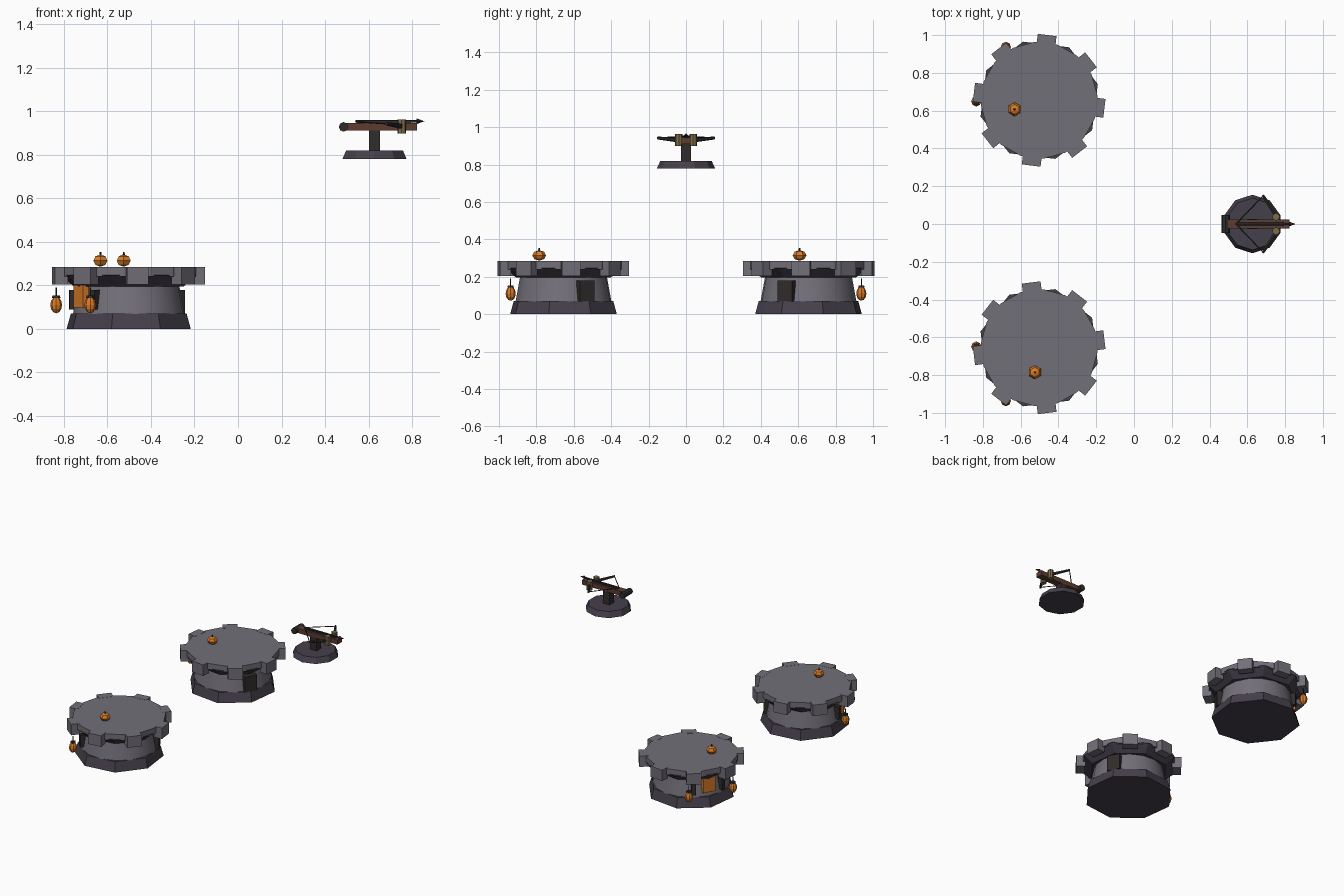
import bpy, math
from mathutils import Vector, Matrix

if "Cube" in bpy.data.objects:
    bpy.data.objects.remove(bpy.data.objects["Cube"])

def mat(name, r, g, b):
    m = bpy.data.materials.new(name)
    m.diffuse_color = (r, g, b, 1)
    m.use_nodes = True
    m.node_tree.nodes["Principled BSDF"].inputs["Base Color"].default_value = m.diffuse_color
    return m

STONE = mat("stone", .17, .16, .19)
DARKSTONE = mat("dark_stone", .06, .05, .07)
DARK = mat("dark_wood", .03, .025, .025)
WOOD = mat("wood", .11, .045, .03)
ORANGE = mat("orange", .7, .2, .02)
ROPE = mat("rope", .2, .15, .07)

def finish(o, name, m):
    o.name = name
    o.data.materials.append(m)
    return o

def cone(name, n, r1, r2, z1, z2, x, y, m, rot=0.0, smooth=False):
    # rot is the angle of the first vertex, measured from +x
    bpy.ops.mesh.primitive_cone_add(vertices=n, radius1=r1, radius2=r2, depth=z2 - z1,
                                    location=(x, y, (z1 + z2) / 2),
                                    rotation=(0, 0, math.radians(rot - 90)))
    o = finish(bpy.context.object, name, m)
    if smooth:
        bpy.ops.object.shade_smooth_by_angle()
    return o

def box(name, size, loc, m, rz=0.0):
    bpy.ops.mesh.primitive_cube_add(size=1, location=loc, rotation=(0, 0, math.radians(rz)))
    o = bpy.context.object
    o.scale = size
    return finish(o, name, m)

def rod(name, a, b, r1, r2, m, n=6):
    a, b = Vector(a), Vector(b)
    d = b - a
    bpy.ops.mesh.primitive_cone_add(vertices=n, radius1=r1, radius2=r2, depth=d.length,
                                    location=(a + b) / 2,
                                    rotation=d.to_track_quat('Z', 'Y').to_euler())
    return finish(bpy.context.object, name, m)

def ball(name, r, h, loc, segs, rings, m):
    bpy.ops.mesh.primitive_uv_sphere_add(segments=segs, ring_count=rings, radius=1, location=loc)
    o = bpy.context.object
    o.scale = (r, r, h)
    return finish(o, name, m)

def tower(s, pumpkin):
    cx, cy = -.502, .655 * s
    turn = -7 * s

    def at(angle, r, z):
        t = math.radians(angle * s)
        return (cx + r * math.cos(t), cy + r * math.sin(t), z)

    # stonework
    cone("tower_base", 8, .296, .276, 0, .07, cx, cy, DARKSTONE, turn + 22.5)
    cone("tower_wall", 16, .258, .232, .068, .21, cx, cy, STONE, turn, True)
    cone("tower_corbel", 8, .262, .322, .195, .247, cx, cy, DARKSTONE, turn + 22.5)
    cone("tower_deck", 16, .31, .31, .24, .284, cx, cy, STONE, turn + 11.25)
    for k in range(8):
        a = -7 + 45 * k
        box("battlement", (.06, .1, .08), at(a, .318, .245), STONE, a * s)
    # door facing inward, lit window and slits facing outward
    box("door", (.04, .09, .112), at(-28, .25, .124), DARK, -28 * s)
    box("window", (.03, .09, .105), at(152, .247, .15), ORANGE, 152 * s)
    for a in (128, 176):
        box("arrow_slit", (.04, .03, .09), at(a, .253, .135), DARK, a * s)
    # hanging lanterns
    for a in (122, 181):
        ball("lantern", .027, .038, at(a, .333, .11), 8, 6, ORANGE)
        x, y, _ = at(a, .333, 0)
        cone("lantern_cap", 6, .02, .017, .142, .153, x, y, DARK)
        cone("lantern_cord", 5, .003, .003, .15, .19, x, y, DARK)
    # pumpkin on the deck
    px, py = pumpkin
    ball("pumpkin", .037, .028, (px, py, .314), 6, 4, ORANGE)
    cone("pumpkin_stem", 5, .006, .004, .338, .354, px, py, DARK)

tower(1, (-.632, .607))
tower(-1, (-.525, -.785))

# bolt thrower on its stand
bx = .627
cone("thrower_stand", 10, .155, .137, .78, .82, bx, 0, DARKSTONE, 18)
box("thrower_post", (.052, .052, .095), (bx, 0, .865), DARK)
box("thrower_stock", (.34, .05, .034), (.652, 0, .928), WOOD)
rod("winch_drum", (.485, -.048, .928), (.485, .048, .928), .022, .022, DARK, 8)
box("bolt_groove", (.25, .02, .01), (.67, 0, .948), DARK)
rod("bolt_shaft", (.54, 0, .954), (.83, 0, .954), .006, .006, DARK)
rod("bolt_tip", (.82, 0, .954), (.856, 0, .954), .013, 0, DARK, 4)
for s in (1, -1):
    cone("torsion_bundle", 8, .02, .02, .898, .962, .752, .038 * s, ROPE)
    rod("bow_arm", (.755, .04 * s, .93), (.682, .152 * s, .942), .012, .008, DARK)
    rod("bow_string", (.684, .15 * s, .942), (.54, 0, .952), .003, .003, DARK, 4)
